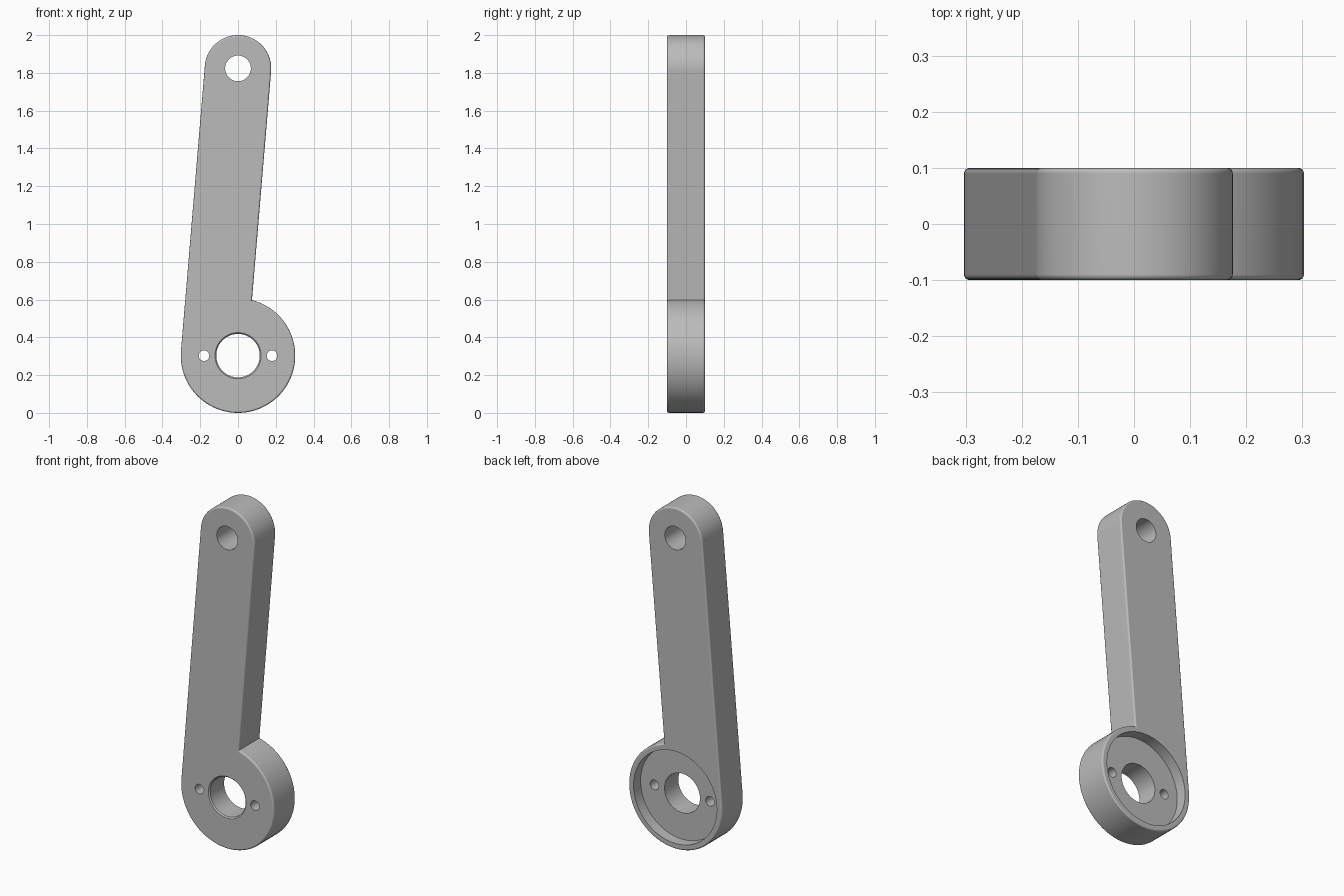
import bpy, bmesh, math
from mathutils import Vector

cube = bpy.data.objects.get("Cube")
if cube:
    bpy.data.objects.remove(cube, do_unlink=True)

HALF = 0.1                           # half thickness
HUB_R, TIP_R = 0.303, 0.176
HUB, TIP = Vector((0, HUB_R)), Vector((0, 2 - TIP_R))

grey = bpy.data.materials.new("light grey")
grey.use_nodes = True
colour = (0.5, 0.5, 0.5, 1)
grey.diffuse_color = colour
grey.node_tree.nodes["Principled BSDF"].inputs["Base Color"].default_value = colour


def make_object(name, bm):
    bmesh.ops.recalc_face_normals(bm, faces=bm.faces[:])
    mesh = bpy.data.meshes.new(name)
    bm.to_mesh(mesh)
    bm.free()
    mesh.materials.append(grey)
    obj = bpy.data.objects.new(name, mesh)
    bpy.context.collection.objects.link(obj)
    return obj


def arc(centre, radius, start, end, steps):
    angles = [start + (end - start) * i / steps for i in range(steps + 1)]
    return [centre + radius * Vector((math.cos(a), math.sin(a))) for a in angles]


def turned_cutter(name, x, z, profile, sides=64):
    """Round cutter along y from (radius, y) pairs."""
    bm = bmesh.new()
    rings = []
    for r, y in profile:
        pts = [2 * math.pi * i / sides for i in range(sides)]
        rings.append([bm.verts.new((x + r * math.cos(a), y, z + r * math.sin(a))) for a in pts])
    for a, b in zip(rings, rings[1:]):
        for i in range(sides):
            j = (i + 1) % sides
            bm.faces.new((a[i], a[j], b[j], b[i]))
    bm.faces.new(rings[0])
    bm.faces.new(rings[-1])
    return make_object(name, bm)


# Outline: left side tangent to hub and tip, right side parallel to it
tilt = math.asin((HUB_R - TIP_R) / (TIP.y - HUB.y))
offset = 2 * TIP_R - HUB_R
neck = math.pi / 2 - tilt - math.asin(offset / HUB_R)
neck = -tilt + math.acos(offset / HUB_R)
left = math.pi - tilt
outline = arc(TIP, TIP_R, -tilt, left, 40)
outline += arc(HUB, HUB_R, left, 2 * math.pi + neck, 64)

# Arm body with rounded rims
bm = bmesh.new()
front = bm.faces.new([bm.verts.new((p.x, -HALF, p.y)) for p in outline])
grown = bmesh.ops.extrude_face_region(bm, geom=[front])
back_verts = [g for g in grown["geom"] if isinstance(g, bmesh.types.BMVert)]
bmesh.ops.translate(bm, verts=back_verts, vec=(0, 2 * HALF, 0))
if not front.is_valid or len(bm.faces) == len(outline) + 1:
    bm.faces.new([v for v in bm.verts if v.co.y < 0])
bmesh.ops.recalc_face_normals(bm, faces=bm.faces[:])
rims = [e for e in bm.edges if abs(e.verts[0].co.y - e.verts[1].co.y) < 1e-5]
bmesh.ops.bevel(bm, geom=rims, offset=0.01, segments=4, profile=0.5, affect='EDGES')
arm = make_object("lever_arm", bm)

# Holes, with a softened front edge on the shaft hole, and the back recess
through = 0.15
cutters = [
    turned_cutter("recess_cutter", 0, HUB.y, [(0.27, 0.035), (0.27, through)], 80),
    turned_cutter("shaft_hole_cutter", 0, HUB.y,
                  [(0.122, -through), (0.122, -HALF), (0.115, -HALF + 0.007), (0.115, through)]),
    turned_cutter("tip_hole_cutter", 0, TIP.y, [(0.068, -through), (0.068, through)], 48),
]
for side in (-1, 1):
    cutters.append(turned_cutter("screw_hole_cutter", side * 0.18, HUB.y,
                                 [(0.028, -through), (0.028, through)], 32))

bpy.context.view_layer.objects.active = arm
arm.select_set(True)
for cutter in cutters:
    cutter.hide_render = True
    mod = arm.modifiers.new(cutter.name, 'BOOLEAN')
    mod.operation, mod.solver, mod.object = 'DIFFERENCE', 'EXACT', cutter
    bpy.ops.object.modifier_apply(modifier=mod.name)
    bpy.data.objects.remove(cutter, do_unlink=True)

bpy.ops.object.shade_smooth_by_angle(angle=math.radians(32))
weighted = arm.modifiers.new("clean_normals", 'WEIGHTED_NORMAL')
weighted.keep_sharp = True
